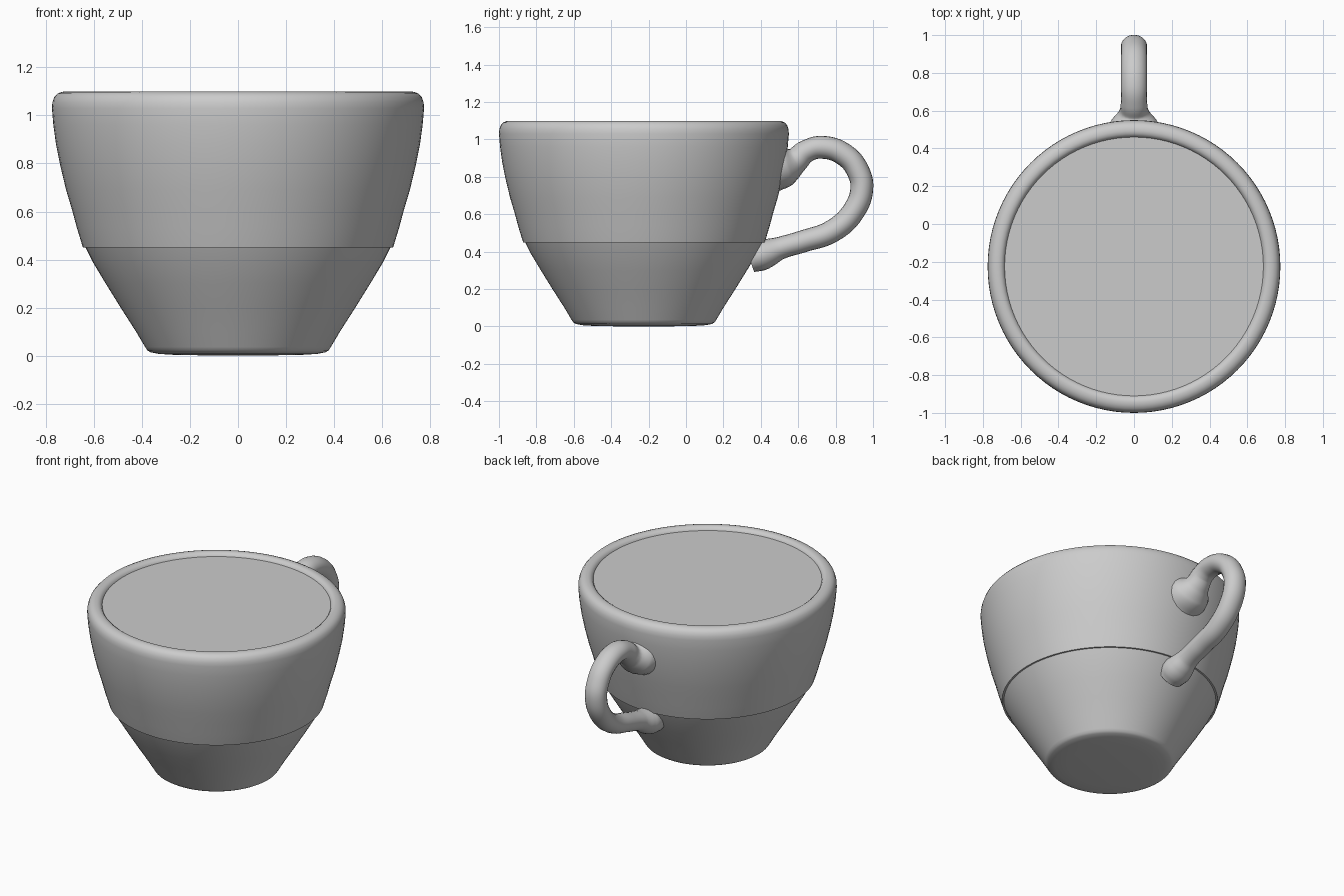
import bpy, bmesh, math
from mathutils import Vector

if "Cube" in bpy.data.objects:
    bpy.data.objects.remove(bpy.data.objects["Cube"])

CUP_Y = -0.225   # axis of the cup body


def lathe(name, profile, segments=96):
    """Spin an (r, z) profile around the vertical axis of the cup."""
    bm = bmesh.new()
    verts = [bm.verts.new((r, 0, z)) for r, z in profile]
    edges = [bm.edges.new(p) for p in zip(verts, verts[1:])]
    bmesh.ops.spin(bm, geom=verts + edges, cent=(0, 0, 0), axis=(0, 0, 1),
                   angle=math.tau, steps=segments)
    bmesh.ops.remove_doubles(bm, verts=bm.verts, dist=1e-4)
    bmesh.ops.recalc_face_normals(bm, faces=bm.faces)
    return finish(name, bm)


def finish(name, bm):
    mesh = bpy.data.meshes.new(name)
    bm.to_mesh(mesh)
    bm.free()
    obj = bpy.data.objects.new(name, mesh)
    bpy.context.collection.objects.link(obj)
    obj.location.y = CUP_Y
    smooth(obj)
    return obj


def smooth(obj):
    bpy.ops.object.select_all(action='DESELECT')
    obj.select_set(True)
    bpy.context.view_layer.objects.active = obj
    bpy.ops.object.shade_smooth_by_angle(angle=math.radians(35))


# Cup body: foot, tapered lower half, small overhanging step, rounded rim
lathe("cup_body", [
    (0, 0.0), (0.25, 0.002), (0.33, 0.007), (0.365, 0.014), (0.378, 0.022),
    (0.387, 0.036), (0.425, 0.10), (0.489, 0.20), (0.551, 0.30),
    (0.605, 0.39), (0.635, 0.45),
    (0.646, 0.45), (0.672, 0.535),
    (0.692, 0.61), (0.716, 0.69), (0.740, 0.79), (0.758, 0.88),
    (0.769, 0.96), (0.775, 1.03), (0.773, 1.055), (0.765, 1.077),
    (0.752, 1.091), (0.735, 1.098), (0.718, 1.10), (0.703, 1.097),
    (0.691, 1.088), (0.684, 1.075), (0.680, 1.05)])

# Liquid filling the cup to just below the rim
bm = bmesh.new()
bmesh.ops.create_circle(bm, cap_ends=True, segments=96, radius=0.685)
liquid = finish("liquid", bm)
liquid.location.z = 1.078

# Handle: tube along a curve, flaring where it meets the cup (y, z, radius)
path = [(0.47, 0.85, 2.1), (0.54, 0.867, 1.8), (0.585, 0.888, 1.2),
        (0.64, 0.935, 1.0), (0.73, 0.958, 1.0), (0.855, 0.912, 1.0),
        (0.92, 0.83, 1.0), (0.94, 0.74, 1.0), (0.895, 0.615, 1.0),
        (0.785, 0.512, 1.0), (0.625, 0.455, 0.97), (0.50, 0.418, 1.0),
        (0.44, 0.395, 1.25), (0.39, 0.378, 1.35), (0.34, 0.36, 1.2)]
curve = bpy.data.curves.new("handle", 'CURVE')
curve.dimensions = '3D'
curve.bevel_depth = 0.061
curve.bevel_resolution = 8
curve.resolution_u = 10
curve.use_fill_caps = True
spline = curve.splines.new('BEZIER')
spline.radius_interpolation = 'CARDINAL'
spline.bezier_points.add(len(path) - 1)
for point, (y, z, r) in zip(spline.bezier_points, path):
    point.co = Vector((0, y, z))
    point.radius = r
    point.handle_left_type = point.handle_right_type = 'AUTO'
handle = bpy.data.objects.new("handle", curve)
bpy.context.collection.objects.link(handle)
handle.scale.x = 1.14
bpy.context.view_layer.objects.active = handle
handle.select_set(True)
bpy.ops.object.select_all(action='DESELECT')
handle.select_set(True)
bpy.ops.object.convert(target='MESH')
smooth(bpy.context.object)
